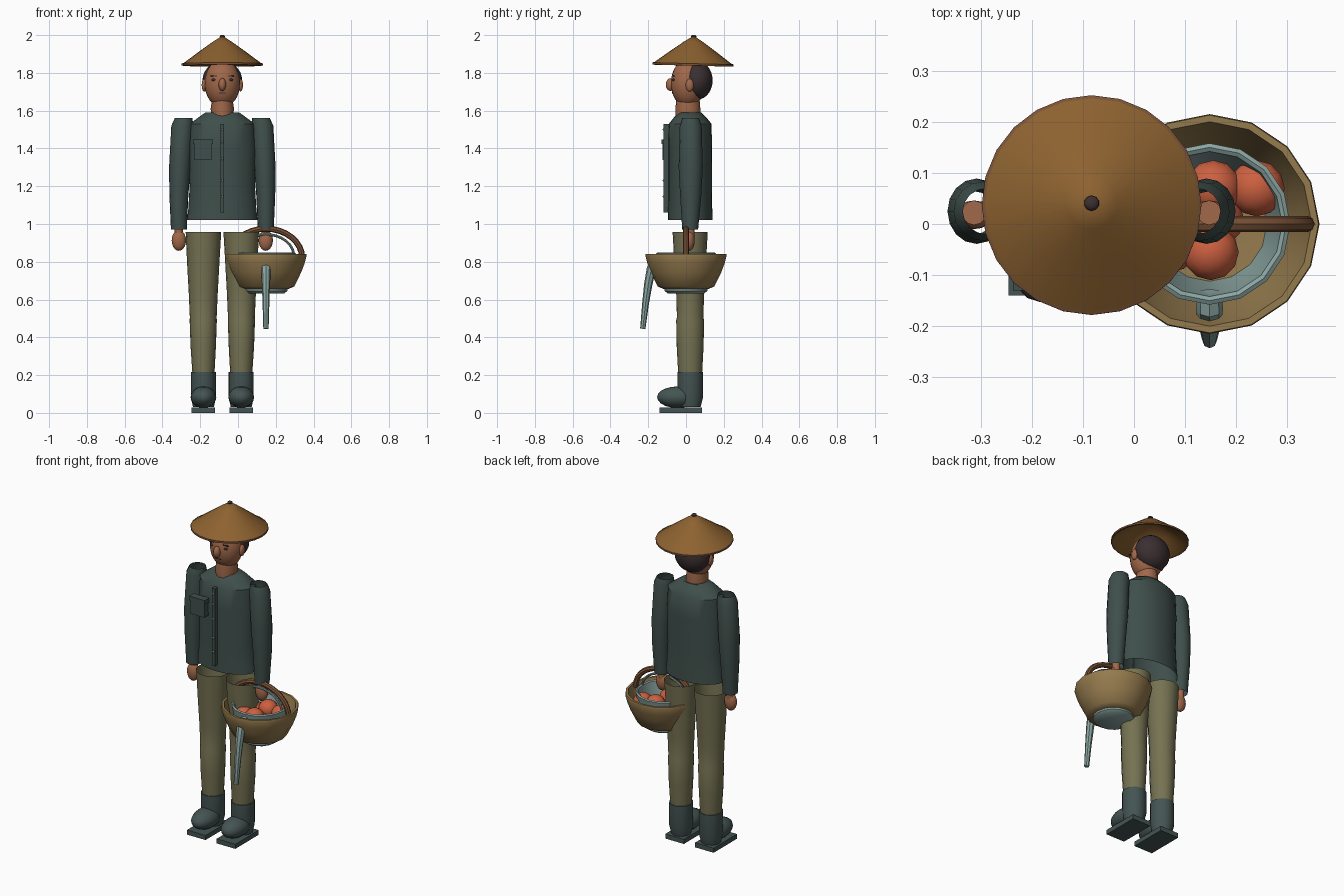
import bpy, bmesh, math
from mathutils import Matrix

if "Cube" in bpy.data.objects:
    bpy.data.objects.remove(bpy.data.objects["Cube"])

CX, CY = -0.083, 0.022      # body axis
BX = 0.148                  # basket axis


def material(name, hexa):
    rgb = [int(hexa[i:i + 2], 16) / 255 for i in (0, 2, 4)]
    col = [c / 12.92 if c < 0.04 else ((c + 0.055) / 1.055) ** 2.4 for c in rgb] + [1]
    m = bpy.data.materials.new(name)
    m.use_nodes = True
    m.diffuse_color = col
    m.node_tree.nodes["Principled BSDF"].inputs["Base Color"].default_value = col
    return m


SHIRT = material("shirt_green", "3F4F4B")
BOOT = material("boot_green", "445452")
TROUSER = material("trouser_olive", "757252")
SKIN = material("skin_brown", "A0684A")
HAIR = material("hair_dark", "3A2F31")
STRAW = material("straw_brown", "8D6230")
WICKER = material("wicker_tan", "957B4E")
ENAMEL = material("enamel_blue", "8BA5A1")
FRUIT = material("fruit_orange", "CC6040")
WOOD = material("wood_brown", "7A5236")


def finish(ob, mat, angle=40):
    ob.data.materials.append(mat)
    bpy.ops.object.select_all(action='DESELECT')
    ob.select_set(True)
    bpy.context.view_layer.objects.active = ob
    bpy.ops.object.shade_smooth_by_angle(angle=math.radians(angle))
    return ob


def from_bmesh(name, bm, mat, angle=40):
    bmesh.ops.remove_doubles(bm, verts=bm.verts, dist=0.0001)
    bmesh.ops.recalc_face_normals(bm, faces=bm.faces)
    me = bpy.data.meshes.new(name)
    bm.to_mesh(me)
    bm.free()
    ob = bpy.data.objects.new(name, me)
    bpy.context.collection.objects.link(ob)
    return finish(ob, mat, angle)


def loft(name, rings, mat, n=16, angle=40):
    """Skin of stacked ellipses, each (x, y, z, radius x, radius y)."""
    bm = bmesh.new()
    loops = []
    for x, y, z, rx, ry in rings:
        loops.append([bm.verts.new((x + rx * math.cos(math.tau * i / n),
                                    y + ry * math.sin(math.tau * i / n), z)) for i in range(n)])
    for a, b in zip(loops, loops[1:]):
        for i in range(n):
            j = (i + 1) % n
            bm.faces.new((a[i], a[j], b[j], b[i]))
    return from_bmesh(name, bm, mat, angle)


def lathe(name, x, y, profile, mat, n=16, angle=40):
    return loft(name, [(x, y, z, r, r) for r, z in profile], mat, n, angle)


def ball(name, loc, radii, mat, u=16, v=10):
    bm = bmesh.new()
    bmesh.ops.create_uvsphere(bm, u_segments=u, v_segments=v, radius=1,
                              matrix=Matrix.Translation(loc) @ Matrix.Diagonal((*radii, 1)))
    return from_bmesh(name, bm, mat, 60)


def box(name, loc, size, mat):
    bm = bmesh.new()
    bmesh.ops.create_cube(bm, size=1, matrix=Matrix.Translation(loc) @ Matrix.Diagonal((*size, 1)))
    return from_bmesh(name, bm, mat)


def tube(name, points, radii, mat, caps=True):
    cu = bpy.data.curves.new(name, 'CURVE')
    cu.dimensions = '3D'
    cu.bevel_depth = 1
    cu.bevel_resolution = 2
    cu.use_fill_caps = caps
    sp = cu.splines.new('POLY')
    sp.points.add(len(points) - 1)
    for p, co, r in zip(sp.points, points, radii):
        p.co = (*co, 1)
        p.radius = r
    ob = bpy.data.objects.new(name, cu)
    bpy.context.collection.objects.link(ob)
    bpy.ops.object.select_all(action='DESELECT')
    ob.select_set(True)
    bpy.context.view_layer.objects.active = ob
    bpy.ops.object.convert(target='MESH')
    return finish(bpy.context.view_layer.objects.active, mat)


def arch(name, half, base, height, r, mat):
    ang = [math.pi * i / 16 for i in range(17)]
    pts = [(BX + half * math.cos(a), 0, base + height * math.sin(a)) for a in ang]
    return tube(name, pts, [r] * len(pts), mat)


# Shirt with button strip and pocket
loft("shirt", [(CX, CY, 1.02, .187, .118), (CX, CY, 1.08, .18, .117), (CX, CY, 1.2, .173, .115),
               (CX, CY, 1.4, .178, .116), (CX, CY, 1.53, .172, .113),
               (CX, CY, 1.565, .125, .085), (CX, CY, 1.59, .09, .058), (CX, CY, 1.59, 0, 0)], SHIRT, 24)
box("button_strip", (CX, -.103, 1.295), (.02, .03, .47), SHIRT)
for z in (1.145, 1.23, 1.345, 1.435, 1.5):
    ball("button", (CX, -.119, z), (.006, .005, .006), ENAMEL, 8, 6)
box("chest_pocket", (-.185, -.105, 1.39), (.092, .04, .1), SHIRT)
box("pocket_flap", (-.185, -.108, 1.435), (.104, .044, .025), SHIRT)

# Limbs, one set per side
for side, s in (("right", -1), ("left", 1)):
    def at(d):
        return CX + s * d

    loft(side + "_sleeve", [(at(.205), .025, 1.56, .047, .045), (at(.212), .025, 1.52, .058, .058),
                            (at(.225), .025, 1.3, .057, .064), (at(.23), .025, 1.15, .05, .056),
                            (at(.23), .022, .97, .042, .042)], SHIRT)
    ball(side + "_hand", (at(.23), .018, .913), (.038, .028, .055), SKIN)
    loft(side + "_wrist", [(at(.23), .022, .93, .022, .022), (at(.23), .022, 1.03, .024, .024),
                           (at(.23), .022, 1.03, 0, 0)], SKIN, 12)
    loft(side + "_trouser_leg", [(at(.1), CY, .957, .094, .093), (at(.101), CY, .8, .086, .084),
                                 (at(.101), CY, .64, .077, .074), (at(.101), CY, .505, .071, .07),
                                 (at(.101), CY, .49, .072, .074), (at(.101), CY, .35, .067, .071),
                                 (at(.1), CY, .2, .058, .063)], TROUSER)
    loft(side + "_boot_shaft", [(at(.1), CY, .03, .055, .055), (at(.1), CY, .08, .066, .068),
                                (at(.1), CY, .217, .066, .068), (at(.1), CY, .217, .05, .05)], BOOT)
    ball(side + "_boot_toe", (at(.1), -.045, .083), (.068, .108, .057), BOOT)
    box(side + "_sole", (at(.1), -.027, .014), (.125, .225, .028), BOOT)

    # Ears and eyes
    ball(side + "_ear", (at(.096), .02, 1.735), (.014, .022, .034), SKIN, 10, 8)
    ball(side + "_eye", (at(.046), -.066, 1.763), (.013, .007, .007), HAIR, 10, 6)
    brow = box(side + "_eyebrow", (at(.046), -.066, 1.783), (.034, .009, .006), HAIR)

# Head
loft("neck", [(CX, .01, 1.57, .057, .065), (CX, .01, 1.61, .062, .066), (CX, .01, 1.68, .052, .06)], SKIN)
ball("head", (CX, .01, 1.745), (.094, .09, .128), SKIN, 24, 16)
ball("hair", (CX, .058, 1.76), (.105, .083, .102), HAIR, 20, 14)
ball("nose", (CX, -.083, 1.738), (.02, .024, .034), SKIN, 12, 8)
box("mouth", (CX, -.069, 1.693), (.036, .009, .005), HAIR)

# Conical hat, tipped slightly backwards
hat = [lathe("straw_hat", 0, 0, [(.0, .15), (.05, .118), (.12, .068), (.212, .0), (.212, -.006),
                                 (.2, -.004), (.11, .058), (0, .135)], STRAW, 24),
       lathe("hat_rim", 0, 0, [(.209, .005), (.215, .002), (.215, -.008), (.207, -.009)], WOOD, 24),
       ball("hat_tip", (0, 0, .146), (.015, .015, .008), HAIR, 10, 6)]
for part in hat:
    part.location = (CX, .037, 1.847)
    part.rotation_euler.x = -.025

# Basket with its wooden handle
lathe("basket", BX, 0, [(0, .66), (.118, .655), (.15, .67), (.187, .745), (.204, .79), (.215, .832),
                        (.213, .842), (.2, .842), (.186, .79), (.15, .69), (0, .676)], WICKER, 16, 50)
handle = arch("basket_handle", .192, .82, .155, .016, WOOD)

# Enamel pail inside, with foot, thin handle and a drooping spout
lathe("pail", BX, 0, [(0, .632), (.095, .632), (.113, .645), (.115, .665), (.135, .74), (.158, .845),
                      (.15, .85), (.142, .845), (.125, .74), (.108, .67)], ENAMEL, 16)
arch("pail_handle", .148, .83, .115, .007, ENAMEL)
tube("spout", [(BX, -.135, .81), (BX, -.165, .8), (BX, -.183, .765), (BX, -.2, .68),
               (BX, -.214, .58), (BX, -.229, .445)],
     [.024, .026, .025, .022, .018, .014], ENAMEL)

# Fruit heap
for x, y, z in ((.15, -.055, .79), (.24, .07, .785), (.155, .07, .795), (.07, -.04, .775),
                (.07, .05, .775), (.16, .01, .735)):
    ball("fruit", (x, y, z), (.055, .055, .05), FRUIT, 12, 8)
